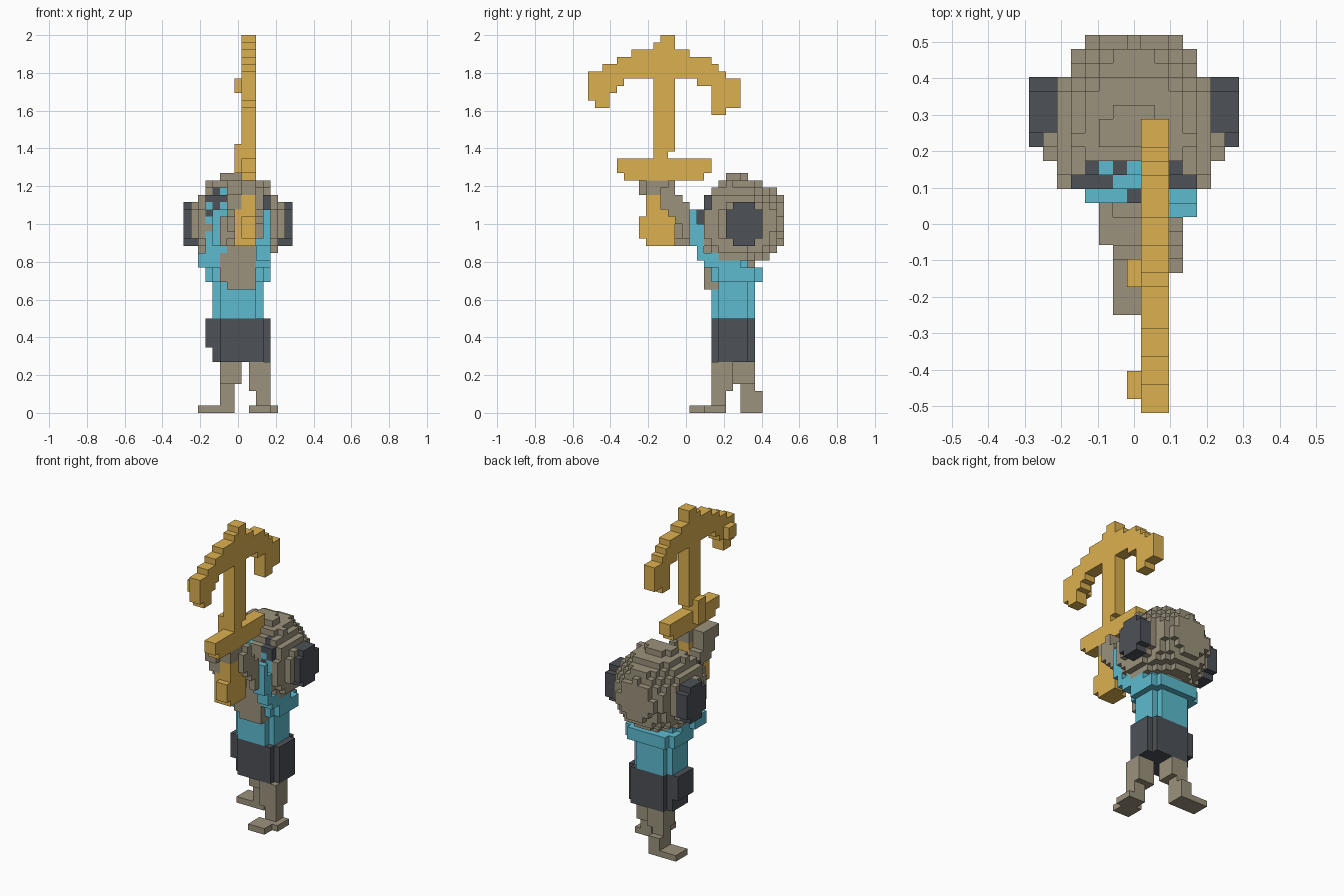
import bpy
import bmesh
from mathutils import Vector

start = bpy.data.objects.get("Cube")
if start:
    bpy.data.objects.remove(start, do_unlink=True)

UNIT = 1 / 26                      # edge of one block
ORIGIN = Vector((7.5, 13.5, 0))    # grid point that sits at the world origin

COLOURS = {
    "gold": (0.72, 0.44, 0.08),
    "tan": (0.335, 0.29, 0.205),
    "blue": (0.11, 0.5, 0.63),
    "charcoal": (0.074, 0.082, 0.095),
}


def make_material(name, rgb):
    mat = bpy.data.materials.new(name)
    mat.use_nodes = True
    mat.diffuse_color = (*rgb, 1)
    mat.node_tree.nodes["Principled BSDF"].inputs["Base Color"].default_value = (*rgb, 1)
    return mat


materials = {name: make_material(name, rgb) for name, rgb in COLOURS.items()}
blocks = {}   # grid cell -> (part name, colour name)


def fill(part, colour, xs, ys, zs):
    """Fill a box of blocks; each range is (first, end)."""
    for x in range(*xs):
        for y in range(*ys):
            for z in range(*zs):
                blocks[x, y, z] = (part, colour)


def fill_cut(part, colour, xs, ys, zs):
    """Fill a box whose four upright corners are cut by one block."""
    fill(part, colour, (xs[0] + 1, xs[1] - 1), ys, zs)
    fill(part, colour, xs, (ys[0] + 1, ys[1] - 1), zs)


def limb(part, colour, a, b, size):
    """Sweep a small box of blocks along a straight line."""
    a, b = Vector(a), Vector(b)
    steps = int(max(abs(c) for c in b - a)) + 1
    for s in range(steps + 1):
        p = [round(c) for c in a.lerp(b, s / steps)]
        fill(part, colour, *[(c, c + w) for c, w in zip(p, size)])


# Shirt with flared shoulders
fill_cut("shirt", "blue", (4, 11), (17, 23), (13, 18))
fill_cut("shirt", "blue", (3, 12), (17, 24), (18, 20))
fill_cut("shirt", "blue", (3, 12), (16, 22), (20, 22))
fill("shirt", "blue", (2, 4), (16, 19), (20, 22))
fill("shirt", "blue", (11, 12), (16, 19), (20, 22))


# Head: a rounded block mass, flat at the front and sloped over the brow
def in_head(x, y, z):
    dx, dy, dz = x - 7, y - 18.8, z - 25.7
    height = 46.5 if dz > 0 else 42
    depth = 68 if dy > 0 else 24.5
    if y < max(16, z - 13):
        return False
    return dx * dx / 41.5 + dy * dy / depth + dz * dz / height < 1


# Checked face band, rows from the brow down, columns from right to left
FACE = [".DBDB..D.", "DDDBB..DD", "BDBBD..BD", "DBBDB..DB", "BDB....BB"]
LETTERS = {".": "tan", "D": "charcoal", "B": "blue"}

for x in range(15):
    for y in range(27):
        for z in range(20, 34):
            if in_head(x, y, z):
                colour = "tan"
                if y <= 17 and 3 <= x <= 11 and 26 <= z <= 30:
                    colour = LETTERS[FACE[30 - z][x - 3]]
                blocks[x, y, z] = ("head", colour)
fill("head", "blue", (4, 7), (15, 16), (26, 28))
fill("head", "charcoal", (7, 8), (15, 16), (26, 28))

# Ears: octagonal plates on both sides
for name, xs in (("right_ear", (0, 2)), ("left_ear", (13, 15))):
    fill(name, "charcoal", xs, (19, 24), (24, 28))
    fill(name, "charcoal", xs, (20, 23), (23, 29))

# Chest and chin in front of the shirt
fill("chest", "tan", (5, 10), (16, 18), (18, 23))
fill("chest", "tan", (6, 10), (16, 18), (17, 18))

# Shorts
fill_cut("shorts", "charcoal", (4, 12), (17, 23), (7, 13))
fill("shorts", "charcoal", (3, 5), (18, 22), (9, 13))

# Left leg steps forward
fill("left_leg", "tan", (9, 12), (17, 20), (3, 7))
fill("left_leg", "tan", (10, 12), (17, 19), (1, 3))
fill("left_foot", "tan", (9, 12), (14, 17), (0, 1))
fill("left_foot", "tan", (10, 13), (16, 19), (0, 1))

# Right leg trails behind
fill("right_leg", "tan", (5, 8), (20, 23), (4, 7))
fill("right_leg", "tan", (5, 7), (21, 23), (1, 4))
fill("right_leg", "tan", (5, 7), (23, 24), (1, 3))
fill("right_foot", "tan", (2, 7), (21, 24), (0, 1))

# Arms: blue sleeves rising to bare forearms
limb("right_sleeve", "blue", (3, 16, 21), (4, 15, 24), (2, 1, 3))
limb("right_forearm", "tan", (6, 14, 23), (6, 8, 28), (2, 1, 3))
fill("right_forearm", "tan", (5, 6), (12, 15), (23, 27))
limb("left_sleeve", "blue", (10, 15, 21), (10, 14, 25), (2, 1, 3))
limb("left_forearm", "tan", (10, 13, 24), (10, 11, 28), (1, 1, 4))
fill("left_hand", "tan", (10, 11), (10, 12), (28, 31))

# Anchor-shaped weapon: (y start, y end, z start, z end) spans, two blocks thick
ANCHOR = {
    "anchor_crown": [(10, 12, 51, 52), (9, 12, 50, 51), (6, 14, 49, 50),
                     (4, 17, 48, 49), (2, 18, 47, 48), (0, 19, 46, 47)],
    "anchor_front_fluke": [(0, 5, 45, 46), (0, 4, 44, 45), (0, 3, 43, 44), (1, 3, 42, 43)],
    "anchor_back_fluke": [(15, 21, 45, 46), (17, 21, 42, 45), (17, 19, 41, 42)],
    "anchor_shaft": [(9, 12, 36, 46), (9, 11, 35, 36)],
    "anchor_crossbar": [(4, 17, 33, 35), (5, 16, 32, 33)],
    "anchor_handle": [(8, 12, 23, 30), (7, 12, 24, 27)],
}
for part, spans in ANCHOR.items():
    for y0, y1, z0, z1 in spans:
        fill(part, "gold", (8, 10), (y0, y1), (z0, z1))
fill("anchor_handle", "gold", (7, 8), (8, 11), (23, 28))
fill("anchor_front_fluke", "gold", (7, 8), (1, 3), (44, 46))
fill("anchor_shaft", "gold", (7, 8), (9, 11), (33, 37))

# Right hand wraps the handle under the crossbar
fill("right_hand", "tan", (6, 8), (7, 11), (30, 32))
fill("right_hand", "tan", (8, 10), (8, 12), (30, 32))


def build(part):
    """Make one object from the exposed block faces of a part."""
    used = sorted({c for p, c in blocks.values() if p == part})
    bm = bmesh.new()
    verts = {}

    def vert(p):
        key = tuple(p)
        if key not in verts:
            verts[key] = bm.verts.new((Vector(p) - ORIGIN) * UNIT)
        return verts[key]

    for cell, (owner, colour) in blocks.items():
        if owner != part:
            continue
        for axis in range(3):
            u, v = (axis + 1) % 3, (axis + 2) % 3
            for side in (0, 1):
                near = list(cell)
                near[axis] += 2 * side - 1
                if tuple(near) in blocks:
                    continue
                loop = []
                for du, dv in ((0, 0), (1, 0), (1, 1), (0, 1)):
                    p = list(cell)
                    p[axis] += side
                    p[u] += du
                    p[v] += dv
                    loop.append(vert(p))
                face = bm.faces.new(loop if side else loop[::-1])
                face.material_index = used.index(colour)
    mesh = bpy.data.meshes.new(part)
    bm.to_mesh(mesh)
    bm.free()
    for colour in used:
        mesh.materials.append(materials[colour])
    bpy.context.collection.objects.link(bpy.data.objects.new(part, mesh))


for part in sorted({p for p, c in blocks.values()}):
    build(part)
